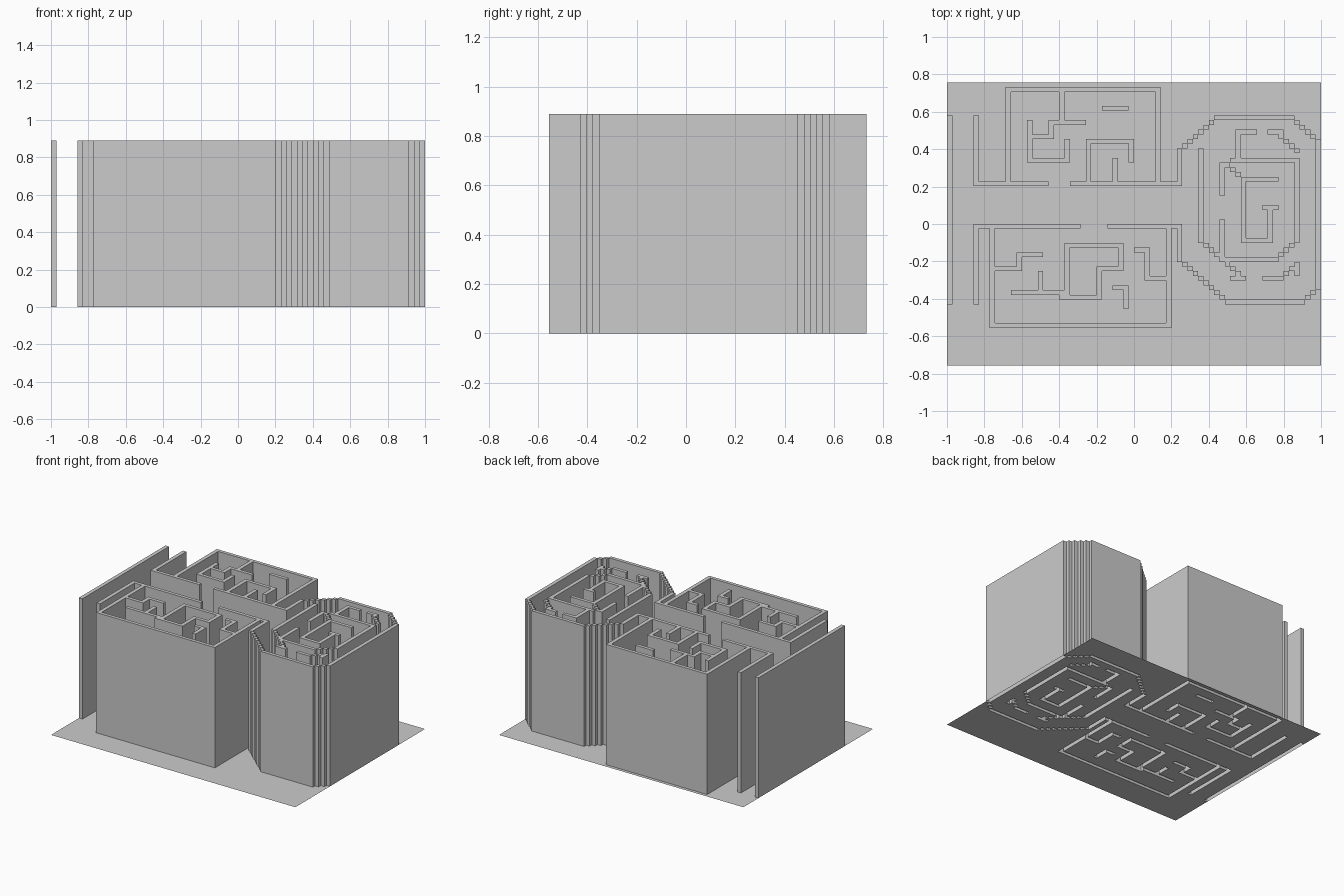
import bpy, bmesh

if "Cube" in bpy.data.objects:
    bpy.data.objects.remove(bpy.data.objects["Cube"])

COLS, ROWS = 70, 60            # plan grid
DX, DY, HEIGHT = 2 / 70, 1.515 / 60, 0.89
cells = set()


def H(r, c0, c1):              # wall running along x
    cells.update((c, r) for c in range(c0, c1))


def V(c, r0, r1):              # wall running along y
    cells.update((c, r) for r in range(r0, r1))


def D(c, r, n, sc, sr):        # stepped diagonal wall
    cells.update((c + sc * i, r + sr * i) for i in range(n))


# Left corridor walls
V(0, 7, 47); V(5, 7, 22); V(5, 30, 47)
H(21, 5, 19); H(30, 5, 25)

# Back room shell and interior
V(11, 1, 22); H(1, 11, 40); V(39, 1, 22); H(21, 23, 44)
V(21, 1, 9); H(8, 19, 26); V(19, 8, 12); H(11, 15, 20)
V(15, 8, 12); V(15, 12, 17); H(16, 15, 23); V(22, 12, 17)
H(5, 29, 34)
V(26, 12, 21); H(12, 26, 35); V(34, 12, 17); V(31, 16, 21)

# Front room shell and interior
H(30, 30, 44); V(8, 30, 52); H(51, 8, 42); V(41, 30, 52)
H(36, 13, 18); V(13, 36, 40); H(39, 9, 14)
V(17, 40, 45); H(44, 12, 23); V(22, 34, 46); H(45, 21, 29)
H(34, 22, 33); V(32, 34, 40); H(39, 28, 33); V(28, 39, 46)
H(35, 35, 38); V(37, 35, 42); H(41, 37, 42)
H(43, 31, 34); V(33, 43, 48)

# Octagonal room outer shell
V(43, 14, 22); D(43, 14, 8, 1, -1); H(7, 50, 65); D(64, 7, 6, 1, 1)
V(69, 12, 44); D(69, 43, 4, -1, 1); H(46, 52, 67)
V(43, 30, 38); D(43, 37, 10, 1, 1)

# Octagonal room middle ring
V(47, 14, 34); D(47, 33, 8, 1, 1); H(41, 53, 56)
H(41, 59, 63); D(62, 41, 4, 1, -1); V(65, 38, 41)
H(10, 54, 58); V(54, 10, 16); D(54, 15, 3, -1, 1)
H(10, 60, 63); V(62, 10, 12); D(62, 11, 4, 1, 1)

# Octagonal room inner ring and core
V(51, 17, 24); V(51, 29, 38); H(37, 51, 62); D(61, 37, 5, 1, -1)
V(65, 16, 34); H(16, 53, 66)
D(52, 17, 4, 1, 1); V(55, 20, 34); H(20, 55, 62)
H(33, 55, 61); V(60, 26, 34); H(26, 59, 62)


def pt(c, r, z):
    return (-1 + c * DX, 0.7575 - r * DY, z)


def build(name, quads):
    bm = bmesh.new()
    for q in quads:
        bm.faces.new([bm.verts.new(p) for p in q])
    bmesh.ops.remove_doubles(bm, verts=bm.verts, dist=1e-4)
    mesh = bpy.data.meshes.new(name)
    bm.to_mesh(mesh)
    bm.free()
    bpy.context.collection.objects.link(bpy.data.objects.new(name, mesh))


def flat(c, r, z):
    return [pt(c, r + 1, z), pt(c + 1, r + 1, z), pt(c + 1, r, z), pt(c, r, z)]


# Walls: top caps and sides, open underneath
walls = []
for c, r in sorted(cells):
    walls.append(flat(c, r, HEIGHT))
    sides = [((0, 1), (c, r + 1), (c + 1, r + 1)), ((1, 0), (c + 1, r + 1), (c + 1, r)),
             ((0, -1), (c + 1, r), (c, r)), ((-1, 0), (c, r), (c, r + 1))]
    for (dc, dr), a, b in sides:
        if (c + dc, r + dr) not in cells:
            walls.append([pt(*a, 0), pt(*b, 0), pt(*b, HEIGHT), pt(*a, HEIGHT)])
build("maze_walls", walls)

# Floor sheet, cut out under the walls
build("floor", [flat(c, r, 0) for c in range(COLS) for r in range(ROWS) if (c, r) not in cells])
